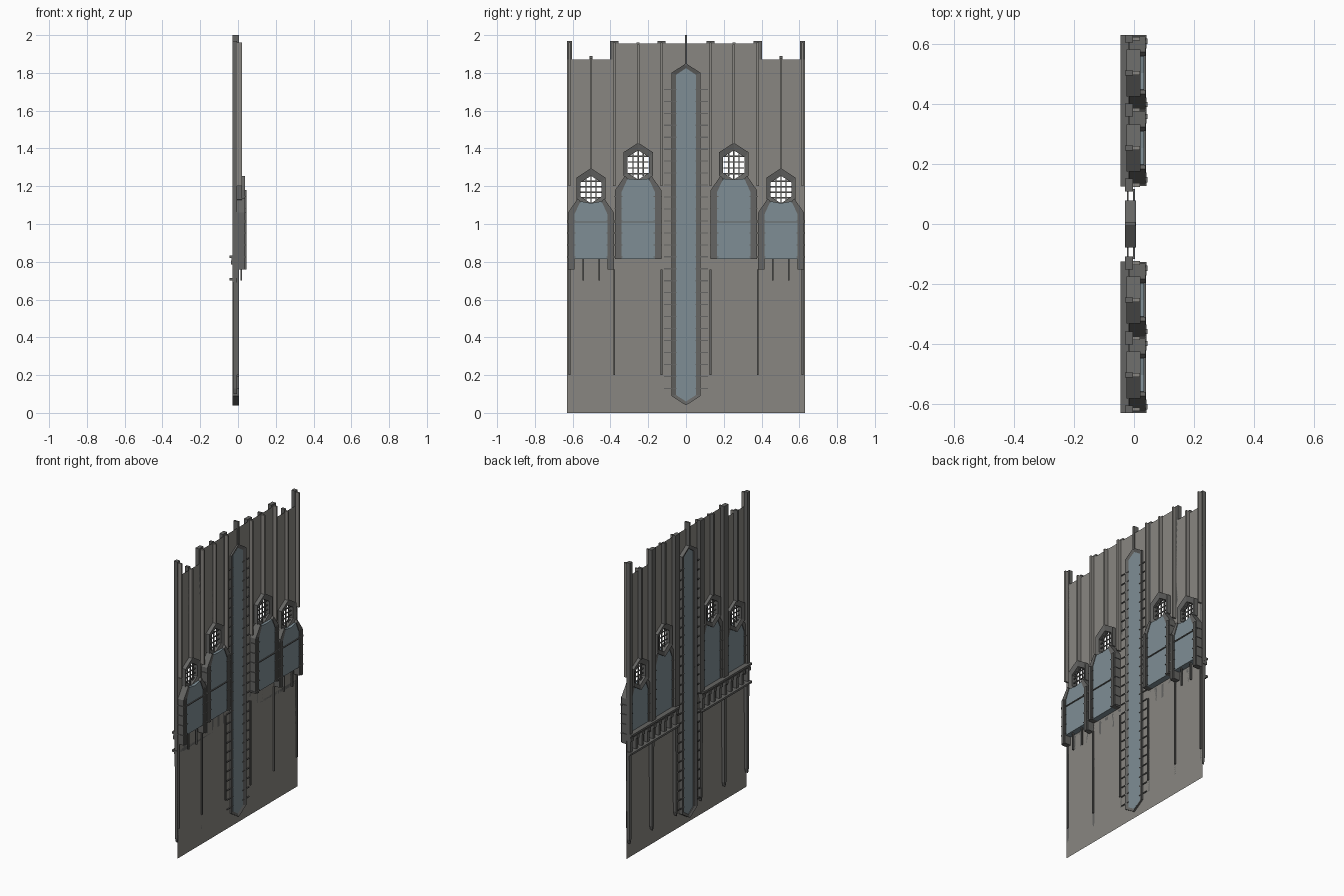
import bpy, bmesh

if "Cube" in bpy.data.objects:
    bpy.data.objects.remove(bpy.data.objects["Cube"])


def material(name, rgb):
    m = bpy.data.materials.new(name)
    m.diffuse_color = (*rgb, 1)
    m.use_nodes = True
    m.node_tree.nodes["Principled BSDF"].inputs["Base Color"].default_value = m.diffuse_color
    return m


STONE = material("stone", (0.25, 0.24, 0.22))
TRIM = material("trim", (0.13, 0.13, 0.125))
GLASS = material("glass", (0.21, 0.27, 0.30))


def finish(bm, name, mat):
    bmesh.ops.recalc_face_normals(bm, faces=bm.faces)
    me = bpy.data.meshes.new(name)
    bm.to_mesh(me)
    bm.free()
    me.materials.append(mat)
    ob = bpy.data.objects.new(name, me)
    bpy.context.collection.objects.link(ob)
    return ob


def add_prism(bm, pts, x0, x1):
    """Outline in (y, z) pushed from x0 to x1."""
    a = [bm.verts.new((x0, y, z)) for y, z in pts]
    b = [bm.verts.new((x1, y, z)) for y, z in pts]
    bm.faces.new(a)
    bm.faces.new(b)
    for i in range(len(a)):
        j = (i + 1) % len(a)
        bm.faces.new((a[i], a[j], b[j], b[i]))


def add_ring(bm, outer, inner, x0, x1, bevel=0.008):
    """Closed frame between two outlines, its inner edge sloping inwards."""
    loops = [[bm.verts.new((x, y, z)) for y, z in pts] for pts, x in
             ((outer, x0), (outer, x1), (inner, x1 - bevel), (inner, x0 + bevel))]
    n = len(outer)
    for k in range(4):
        p, q = loops[k], loops[(k + 1) % 4]
        for i in range(n):
            j = (i + 1) % n
            bm.faces.new((p[i], p[j], q[j], q[i]))


def add_box(bm, x0, x1, y0, y1, z0, z1):
    add_prism(bm, [(y0, z0), (y1, z0), (y1, z1), (y0, z1)], x0, x1)


def hexagon(c, w, z0, z1, h):
    return [(c, z0), (c + w, z0 + h), (c + w, z1 - h), (c, z1), (c - w, z1 - h), (c - w, z0 + h)]


# centre, hex frame bottom/top, bay floor, post foot, bay shoulder
BAYS = [(s * c, *r) for s in (-1, 1) for c, *r in
        ((0.253, 1.205, 1.43, 0.815, 0.815, 1.18), (0.503, 1.08, 1.295, 0.815, 0.76, 1.06))]


def hole(c, z0, z1):
    return hexagon(c, 0.056, z0 + 0.03, z1 - 0.04, 0.036)


# wall sheet with window openings
bm = bmesh.new()
outline = [(-.63, 0), (.63, 0), (.63, 1.87), (.39, 1.87), (.39, 1.955),
           (-.39, 1.955), (-.39, 1.87), (-.63, 1.87)]
edges = []
for pts in [outline] + [hole(b[0], b[1], b[2]) for b in BAYS]:
    vs = [bm.verts.new((-0.004, y, z)) for y, z in pts]
    edges += [bm.edges.new((vs[i], vs[(i + 1) % len(vs)])) for i in range(len(vs))]
bmesh.ops.triangle_fill(bm, edges=edges, use_beauty=True, normal=(1, 0, 0))
finish(bm, "wall", STONE)

# tall central window
bm = bmesh.new()
add_ring(bm, hexagon(0, .078, .04, 1.85, .05), hexagon(0, .052, .06, 1.825, .035), -.03, .006)
finish(bm, "central_window_frame", TRIM)
bm = bmesh.new()
add_prism(bm, hexagon(0, .053, .06, 1.825, .035), -.016, -.001)
finish(bm, "central_window_glass", GLASS)

# little bars along the central window
bm = bmesh.new()
for i in range(26):
    z = 0.13 + i * 0.0633
    for s in (-1, 1):
        y0, y1 = sorted((s * .05, s * .116))
        add_box(bm, -.024, -.019, y0, y1, z - .003, z + .003)
        add_box(bm, -.003, .003, y0, y1, z - .003, z + .003)
finish(bm, "central_window_bars", TRIM)

# hexagonal windows and glazed bays
frames, lattice, glass, posts, bars = (bmesh.new() for _ in range(5))
for c, z0, z1, floor, foot, sh in BAYS:
    add_ring(frames, hexagon(c, .078, z0, z1, .05), hole(c, z0, z1), -.025, .022)
    lo, hi = z0 + .03, z1 - .04
    for k in (-1, 0, 1):
        trim = .018 * abs(k)
        add_box(lattice, -.003, .003, c + k * .027 - .003, c + k * .027 + .003, lo + trim, hi - trim)
    for k in range(4):
        z = lo + (hi - lo) * (k + 1) / 5
        add_box(lattice, -.003, .003, c - .055, c + .055, z - .003, z + .003)
    # glass with a notch under the hexagonal window
    add_prism(glass, [(c - .088, floor), (c + .088, floor), (c + .088, sh), (c + .055, sh + .06),
                      (c, z0 + .03), (c - .055, sh + .06), (c - .088, sh)], -.012, .034)
    # posts with sloping shoulders
    for s in (-1, 1):
        add_prism(posts, [(c + s * y, z) for y, z in
                          ((.122, foot), (.122, sh), (.07, sh + .075), (.056, sh + .06),
                           (.088, sh - .01), (.088, foot))], -.016, .038)
        add_box(posts, .03, .045, c + s * .105 - .009, c + s * .105 + .009, foot, sh)
        for k in range(int((sh - floor) / .064) + 1):
            z = floor + .01 + k * .064
            y0, y1 = sorted((c + s * .082, c + s * .126))
            add_box(bars, -.02, .041, y0, y1, z - .002, z + .002)
    add_box(bars, .03, .04, c - .125, c + .125, 1.007, 1.013)
finish(frames, "hex_window_frames", TRIM)
finish(lattice, "hex_window_lattice", TRIM)
finish(glass, "bay_glass", GLASS)
finish(posts, "bay_posts", TRIM)
finish(bars, "bay_bars", TRIM)

# hanging rods under the outer bays
bm = bmesh.new()
for s in (-1, 1):
    for y in (.46, .545):
        add_box(bm, .012, .022, s * y - .004, s * y + .004, .70, .82)
finish(bm, "hanging_rods", TRIM)

# upper pillars behind the wall, slim ribs in front
pillars, ribs, tapers = bmesh.new(), bmesh.new(), bmesh.new()
add_box(pillars, -.03, .005, -.006, .006, 1.84, 2.0)
for s in (-1, 1):
    for y, w, top in ((.13, .022, 1.97), (.38, .022, 1.97), (.617, .013, 1.97),
                      (.253, .008, 1.96), (.503, .008, 1.89)):
        c = s * y
        main = w > .01
        base = .82 if main else (1.42 if y < .3 else 1.285)
        add_box(pillars, -.03, -.004, c - w, c + w, base, top)
        front = 1.2 if main else base
        add_box(ribs, -.004, .02, c - .006, c + .006, front, top - .01)
        # tapered pilasters with pointed feet under the ledge
        if main:
            t = .013
            add_prism(tapers, [(c - t, .71), (c + t, .71), (c + t * .7, .13), (c, .10),
                               (c - t * .7, .13)], -.024, -.004)
            add_box(tapers, -.004, .004, c - .005, c + .005, .2, .76)
finish(pillars, "upper_pillars", TRIM)
finish(ribs, "front_ribs", STONE)
finish(tapers, "tapered_pilasters", TRIM)

# rear double ledge with corbels
ledge = bmesh.new()
for s in (-1, 1):
    y0, y1 = sorted((s * .125, s * .63))
    add_box(ledge, -.045, -.004, y0, y1, .82, .833)
    add_box(ledge, -.034, -.004, y0, y1, .805, .82)
    add_box(ledge, -.045, -.004, y0, y1, .70, .713)
    add_box(ledge, -.03, -.004, y0, y1, .69, .70)
    for k in range(9):
        y = s * (.14 + k * .0594)
        add_box(ledge, -.03, -.004, y - .01, y + .01, .713, .805)
        add_box(ledge, -.038, -.004, y - .014, y + .014, .785, .806)
finish(ledge, "rear_ledges", TRIM)
